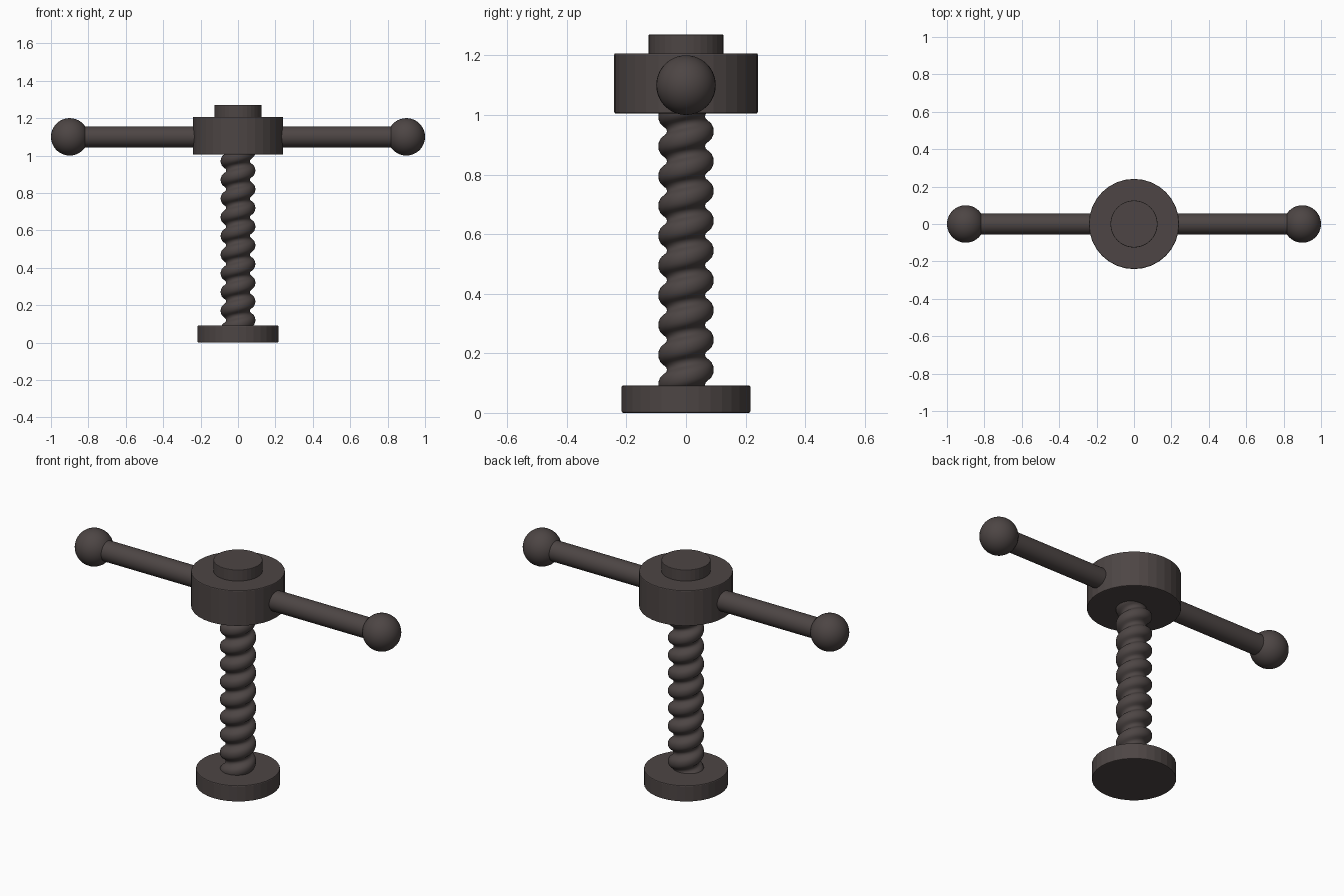
import bpy, bmesh, math
from mathutils import Matrix, Vector

if "Cube" in bpy.data.objects:
    bpy.data.objects.remove(bpy.data.objects["Cube"])

metal = bpy.data.materials.new("dark brown iron")
metal.diffuse_color = (0.074, 0.060, 0.058, 1)
metal.use_nodes = True
metal.node_tree.nodes["Principled BSDF"].inputs["Base Color"].default_value = metal.diffuse_color


def finish(bm, name, smooth):
    bmesh.ops.recalc_face_normals(bm, faces=bm.faces)
    me = bpy.data.meshes.new(name)
    bm.to_mesh(me)
    bm.free()
    me.materials.append(metal)
    for p in me.polygons:
        p.use_smooth = smooth
    ob = bpy.data.objects.new(name, me)
    bpy.context.collection.objects.link(ob)
    return ob


def disc(name, radius, z0, z1, bevel):
    bm = bmesh.new()
    bmesh.ops.create_cone(bm, cap_ends=True, segments=32, radius1=radius, radius2=radius,
                          depth=z1 - z0, matrix=Matrix.Translation((0, 0, (z0 + z1) / 2)))
    ob = finish(bm, name, False)
    mod = ob.modifiers.new("edge bevel", 'BEVEL')
    mod.width, mod.segments, mod.angle_limit = bevel, 2, math.radians(40)


# foot, hub and cap
disc("foot_pad", 0.216, 0.0, 0.092, 0.005)
disc("hub", 0.241, 1.005, 1.207, 0.005)
disc("hub_cap", 0.126, 1.19, 1.27, 0.003)

# handle bar through the hub
bm = bmesh.new()
bmesh.ops.create_cone(bm, cap_ends=True, segments=32, radius1=0.056, radius2=0.056, depth=1.8,
                      matrix=Matrix.Translation((0, 0, 1.1)) @ Matrix.Rotation(math.pi / 2, 4, 'Y'))
bar = finish(bm, "handle_bar", True)
bar.data.set_sharp_from_angle(angle=math.radians(40))

# ball ends
for side, label in ((-1, "left"), (1, "right")):
    bm = bmesh.new()
    bmesh.ops.create_uvsphere(bm, u_segments=32, v_segments=20, radius=0.1,
                              matrix=Matrix.Translation((0.9 * side, 0, 1.1)))
    finish(bm, "handle_ball_" + label, True)

# screw: one rounded thread profile swept along a right-handed helix
PITCH, STEPS, TURNS = 0.1, 40, 13
profile = [(0.0, 0.064), (0.09, 0.066), (0.15, 0.072), (0.21, 0.080), (0.28, 0.087),
           (0.38, 0.0915), (0.5, 0.093), (0.62, 0.0915), (0.72, 0.087), (0.79, 0.080),
           (0.85, 0.072), (0.91, 0.066)]
CREST = 0.12  # crest height at angle 0
bm = bmesh.new()
rows = []
for t in range(STEPS * TURNS + 1):
    a = 2 * math.pi * t / STEPS
    base = CREST + PITCH * (t / STEPS - 2.5)
    rows.append([bm.verts.new((r * math.cos(a), r * math.sin(a), base + f * PITCH))
                 for f, r in profile])
for t in range(STEPS * (TURNS - 1)):
    here = rows[t] + [rows[t + STEPS][0]]
    there = rows[t + 1] + [rows[t + 1 + STEPS][0]]
    for j in range(len(profile)):
        bm.faces.new((here[j], there[j], there[j + 1], here[j + 1]))
# trim both ends inside the foot and hub
for z, n in ((0.05, -1), (1.05, 1)):
    bmesh.ops.bisect_plane(bm, geom=bm.verts[:] + bm.edges[:] + bm.faces[:],
                           plane_co=Vector((0, 0, z)), plane_no=Vector((0, 0, n)), clear_outer=True)
loose = [v for v in bm.verts if not v.link_faces]
bmesh.ops.delete(bm, geom=loose, context='VERTS')
bmesh.ops.holes_fill(bm, edges=[e for e in bm.edges if e.is_boundary], sides=0)
screw = finish(bm, "threaded_screw", True)
screw.data.set_sharp_from_angle(angle=math.radians(60))
